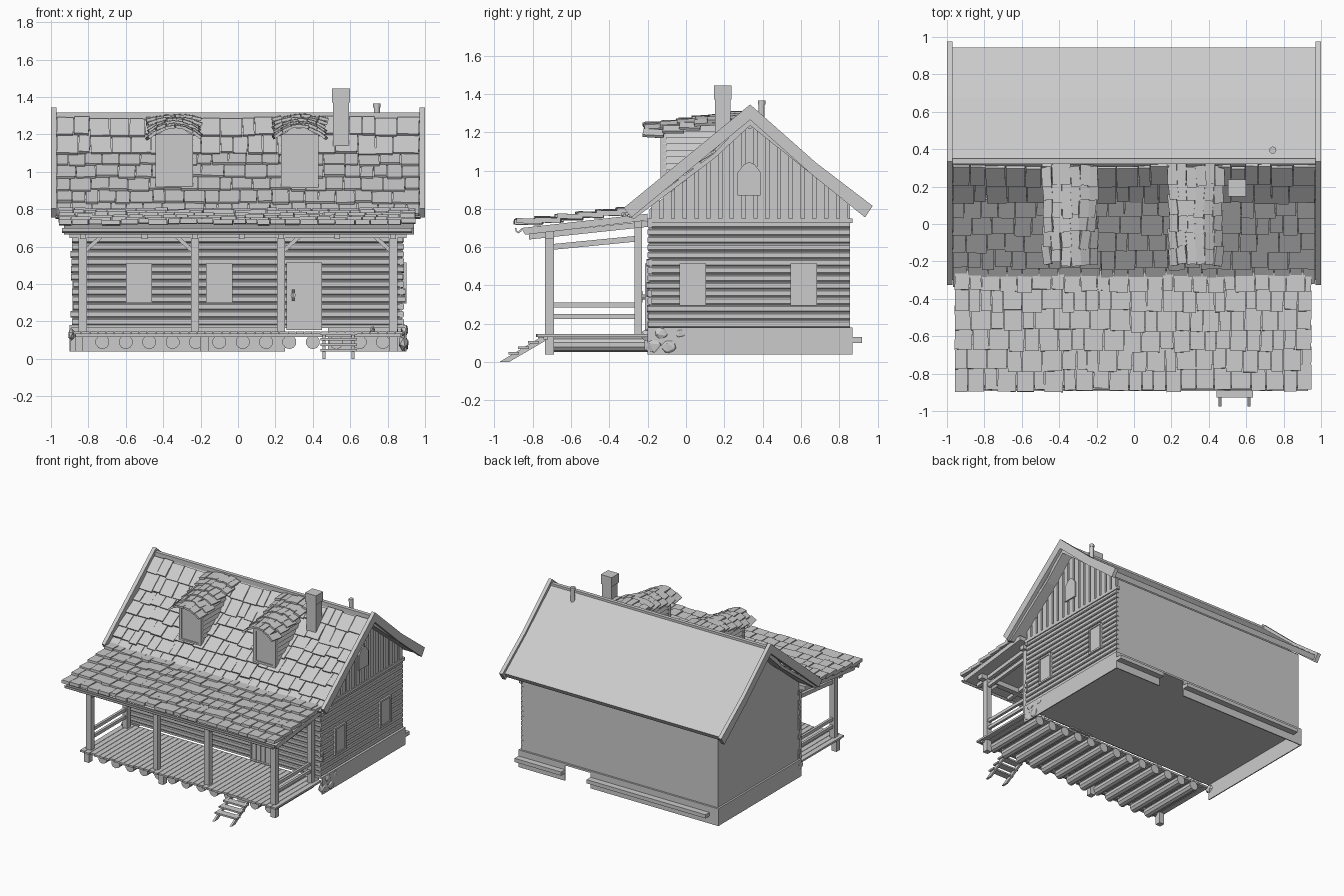
import bpy, bmesh, math, random
from mathutils import Vector, Matrix

if "Cube" in bpy.data.objects:
    bpy.data.objects.remove(bpy.data.objects["Cube"])

random.seed(7)
U = random.uniform


def finish(name, bm):
    bmesh.ops.recalc_face_normals(bm, faces=bm.faces)
    me = bpy.data.meshes.new(name)
    bm.to_mesh(me)
    bm.free()
    ob = bpy.data.objects.new(name, me)
    bpy.context.collection.objects.link(ob)
    return ob


def add_box(bm, c, s, rot=Matrix()):
    m = Matrix.Translation(c) @ rot @ Matrix.Diagonal((*s, 1))
    bmesh.ops.create_cube(bm, size=1, matrix=m)


def span(bm, x0, x1, y0, y1, z0, z1):
    add_box(bm, ((x0 + x1) / 2, (y0 + y1) / 2, (z0 + z1) / 2), (x1 - x0, y1 - y0, z1 - z0))


def boxes(name, spans):
    bm = bmesh.new()
    for s in spans:
        span(bm, *s)
    return finish(name, bm)


def prism(bm, pts, a, b, axis='x'):
    """Extrude a side profile along x, or a front profile along y."""
    put = (lambda p, t: (t, p[0], p[1])) if axis == 'x' else (lambda p, t: (p[0], t, p[1]))
    lo = [bm.verts.new(put(p, a)) for p in pts]
    hi = [bm.verts.new(put(p, b)) for p in pts]
    bm.faces.new(lo)
    bm.faces.new(hi[::-1])
    for i in range(len(pts)):
        j = (i + 1) % len(pts)
        bm.faces.new((lo[i], lo[j], hi[j], hi[i]))


def rod(bm, p, q, r, n=8):
    p, q = Vector(p), Vector(q)
    m = Matrix.Translation((p + q) / 2) @ (q - p).to_track_quat('Z', 'Y').to_matrix().to_4x4()
    bmesh.ops.create_cone(bm, cap_ends=True, segments=n, radius1=r, radius2=r,
                          depth=(q - p).length, matrix=m)


def shingles(name, low, high, rows, x0, x1, w, t, tilt=0.1):
    """Rows of ragged overlapping shingles on the slope low -> high (y, z)."""
    bm = bmesh.new()
    dy, dz = high[0] - low[0], high[1] - low[1]
    ang, step = math.atan2(dz, dy), math.hypot(dy, dz) / rows
    d, n = Vector((0, math.cos(ang), math.sin(ang))), Vector((0, -math.sin(ang), math.cos(ang)))
    for r in range(rows):
        x = x0
        while x < x1 - 0.01:
            ww = w * U(0.65, 1.3)
            if x + ww > x1 - 0.03:
                ww = x1 - x
            L = step * 1.25 if r < rows - 1 else step
            c = Vector((x + ww / 2, low[0], low[1])) + d * (r * step + L / 2 - U(0, 0.022)) + n * t * U(0.5, 0.8)
            add_box(bm, c, (ww - 0.004, L, t), Matrix.Rotation(ang - tilt, 4, 'X') @ Matrix.Rotation(U(-.03, .03), 4, 'Z'))
            x += ww
    return finish(name, bm)


# House body with gables
bm = bmesh.new()
prism(bm, [(-.19, .17), (.855, .17), (.855, .82), (.335, 1.24), (.15, 1.07), (-.19, .80)], -.885, .875)
finish("house_body", bm)

# Foundation open below and towards the porch, with a gap at the rear, and rear ledge
boxes("foundation", [(-.9, .25, .862, .87, .04, .18), (.48, .9, .862, .87, .04, .18),
                     (-.9, -.892, -.2, .87, .04, .18), (.892, .9, -.2, .87, .04, .18),
                     (-.9, .9, -.2, .87, .165, .18)])
boxes("rear_ledge", [(.48, .9, .865, .92, .1, .13), (-.82, .25, .865, .92, .1, .13)])

# Corner stones
bm = bmesh.new()
for x, y, z, r in [(.885, -.17, .085, .055), (.89, -.09, .08, .05), (.89, -.13, .15, .045),
                   (.89, -.03, .15, .035), (.84, -.2, .14, .04), (.72, -.2, .15, .03), (-.89, -.19, .13, .04)]:
    m = Matrix.Translation((x, y, z)) @ Matrix.Diagonal((.5, 1, .85, 1)) @ Matrix.Rotation(U(0, 3), 4, 'X')
    bmesh.ops.create_icosphere(bm, subdivisions=1, radius=r, matrix=m)
finish("corner_stones", bm)

# Hewn log siding on the front and right walls
bm = bmesh.new()
prof = [(.012, 0), (-.006, .001), (-.011, .007), (-.011, .03), (-.006, .036), (.012, .037)]
for i in range(14):
    z = .18 + i * .04
    prism(bm, [(-.19 + a, z + b) for a, b in prof], -.888 + U(-.008, .01), .888 + U(-.012, .008))
    prism(bm, [(.876 - a, z + b) for a, b in prof], -.198 + U(-.01, .01), .857, 'y')
finish("log_siding", bm)

# Vertical boards on the right gable
bm = bmesh.new()
span(bm, .87, .895, -.2, .87, .725, .75)
for i in range(17):
    y = -.16 + i * .0615
    prism(bm, [(y - .022, .74), (y + .022, .74)] +
          [(q, 1.24 - .8 * abs(q - .335)) for q in (y + .022, y - .022)], .87, .89)
finish("gable_boards", bm)

# Gable attic window with pointed head
bm = bmesh.new()
prism(bm, [(.27, .87), (.39, .87), (.39, .99), (.36, 1.03), (.33, 1.045), (.3, 1.03), (.27, .99)], .87, .9)
finish("attic_window", bm)


def window(name, c, w, h, turn=0, f=.014):
    bm = bmesh.new()
    for s in (-1, 1):
        add_box(bm, (s * (w - f) / 2, 0, 0), (f, .03, h))
        add_box(bm, (0, 0, s * (h - f) / 2), (w - f, .03, f))
    add_box(bm, (0, .004, 0), (w - f, .024, h - f))
    bm.transform(Matrix.Translation(c) @ Matrix.Rotation(turn, 4, 'Z'))
    return finish(name, bm)


for i, x in enumerate((-.53, -.1)):
    window(f"front_window_{i}", (x, -.2, .405), .14, .21)
for i, y in enumerate((.035, .615)):
    window(f"side_window_{i}", (.886, y, .405), .14, .22, math.pi / 2)

# Door with planks and handle
window("door_frame", (.355, -.2, .335), .19, .36)
boxes("door_planks", [(.275 + i * .04, .312 + i * .04, -.211, -.195, .16, .5) for i in range(4)])
bm = bmesh.new()
rod(bm, (.295, -.235, .31), (.295, -.235, .37), .007)
rod(bm, (.295, -.24, .34), (.295, -.205, .34), .014)
finish("door_handle", bm)

# Main roof slab (front slope sags), barge boards and ridge
bm = bmesh.new()
prism(bm, [(-.3, .757), (.15, 1.093), (.32, 1.275), (.335, 1.312), (.67, 1.025), (.945, .81),
           (.925, .775), (.65, .985), (.335, 1.235), (.15, 1.065), (-.27, .748)], -.975, .975)
finish("main_roof", bm)
bm = bmesh.new()
for s in (-1, 1):
    prism(bm, [(-.325, .805), (.335, 1.345), (.68, 1.04), (.975, .815),
               (.935, .755), (.65, .985), (.335, 1.265), (-.285, .755)], s * .97, s * 1.0)
finish("barge_boards", bm)
boxes("ridge_cap", [(-.975, .975, .32, .35, 1.28, 1.317)])
shingles("main_shingles", (-.305, .757), (.15, 1.097), 5, -.97, .97, .095, .018)
shingles("upper_shingles", (.14, 1.092), (.32, 1.29), 2, -.97, .97, .095, .018)

# Porch roof: slab, shingles, rafters, eave beam and gutter
bm = bmesh.new()
prism(bm, [(-.86, .7), (-.2, .775), (-.2, .74), (-.84, .665)], -.93, .94)
finish("porch_roof", bm)
shingles("porch_shingles", (-.875, .71), (-.24, .782), 6, -.96, .95, .085, .026, .14)
bm = bmesh.new()
span(bm, -.9, .9, -.735, -.69, .645, .685)
span(bm, -.88, .88, -.27, -.23, .70, .745)
for x in (-.83, -.5, -.23, .02, .23, .53, .83):
    prism(bm, [(-.82, .67), (-.2, .736), (-.2, .706), (-.82, .64)], x - .015, x + .015)
for x in (-.83, .83):
    prism(bm, [(-.71, .615), (-.25, .66), (-.25, .63), (-.71, .585)], x - .012, x + .012)
finish("porch_rafters", bm)
bm = bmesh.new()
prism(bm, [(-.892, .7), (-.89, .682), (-.875, .672), (-.86, .682), (-.858, .695),
           (-.864, .695), (-.876, .68), (-.885, .687), (-.886, .7)], -.94, .93)
finish("gutter", bm)

# Porch posts, braces and side rails
boxes("porch_posts", [(x - .022, x + .022, -.735, -.69, .13, .67) for x in (-.83, -.23, .23, .83)] +
      [(x - .022, x + .022, -.27, -.23, .13, .76) for x in (-.83, .83)])
bm = bmesh.new()
for x, s in ((-.83, 1), (-.23, -1), (.23, 1), (.83, -1)):
    prism(bm, [(x, .55), (x, .58), (x + s * .09, .66), (x + s * .12, .66)], -.722, -.7, 'y')
finish("post_braces", bm)
boxes("side_rails", [(x - .01, x + .01, -.7, -.25, z, z + .025) for x in (-.83, .83) for z in (.225, .285)])

# Porch floor: boards, rim, log joists and footings
boxes("porch_floor", [(x, x + .041, -.775 + U(-.008, .008), -.19, .132, .147)
                      for x in [-.88 + i * .0441 for i in range(40)]])
boxes("porch_rim", [(-.87, .87, -.745, -.72, .118, .132)])
bm = bmesh.new()
for i in range(13):
    x = -.725 + i * .125
    rod(bm, (x, -.71 + U(-.01, .015), .09), (x, -.17, .09), .038, 10)
finish("joist_logs", bm)
boxes("footings", [(x - .022, x + .022, -.735, -.69, .04, .13) for x in (-.85, -.18, .83)])

# Front steps
bm = bmesh.new()
for x in (.46, .615):
    prism(bm, [(-.975, 0), (-.925, 0), (-.71, .125), (-.75, .135)], x - .008, x + .008)
for i in range(4):
    y, z = -.9 + i * .052, .04 + i * .029
    span(bm, .44, .635, y - .028, y + .028, z, z + .013)
finish("front_steps", bm)


# Dormers with lap siding, window and curved roof that flattens into the ridge
def dormer(name, cx):
    bm = bmesh.new()
    prism(bm, [(cx - .085, .88), (cx + .085, .88), (cx + .085, 1.2), (cx + .045, 1.235),
               (cx - .045, 1.235), (cx - .085, 1.2)], -.115, .2, 'y')
    for i in range(9):
        z = .9 + i * .034
        for s in (-1, 1):
            prism(bm, [(cx + s * .08, z), (cx + s * .102, z), (cx + s * .09, z + .034), (cx + s * .08, z + .034)],
                  -.12, .19, 'y')
    finish(name + "_walls", bm)
    window(name + "_window", (cx, -.118, 1.055), .2, .29, f=.024)
    bm = bmesh.new()
    for r in range(6):
        f = r / 5
        y, drop, half = -.155 + r * .084, .05 - .035 * f, .112 + .012 * abs(2 * f - 1)
        for k in range(6):
            u = (k - 2.5) / 2.5 + U(-.05, .05)
            z = 1.243 + .055 * f - drop * u * u
            rot = Matrix.Rotation(math.atan(2 * drop * u / half), 4, 'Y') @ Matrix.Rotation(.03, 4, 'X') @ \
                Matrix.Rotation(U(-.12, .12) - .1 * u * (1 - f), 4, 'Z')
            add_box(bm, (cx + u * half, y + U(-.015, .01), z + U(-.004, .004)), (.052, .11, .016), rot)
    finish(name + "_roof", bm)


dormer("left_dormer", -.34)
dormer("right_dormer", .33)

# Chimney and vent pipe
boxes("chimney", [(.508, .594, .152, .232, 1.07, 1.375), (.502, .6, .146, .238, 1.37, 1.445)])
bm = bmesh.new()
rod(bm, (.742, .395, 1.2), (.742, .395, 1.35), .016, 12)
rod(bm, (.742, .395, 1.345), (.742, .395, 1.365), .019, 12)
finish("vent_pipe", bm)
